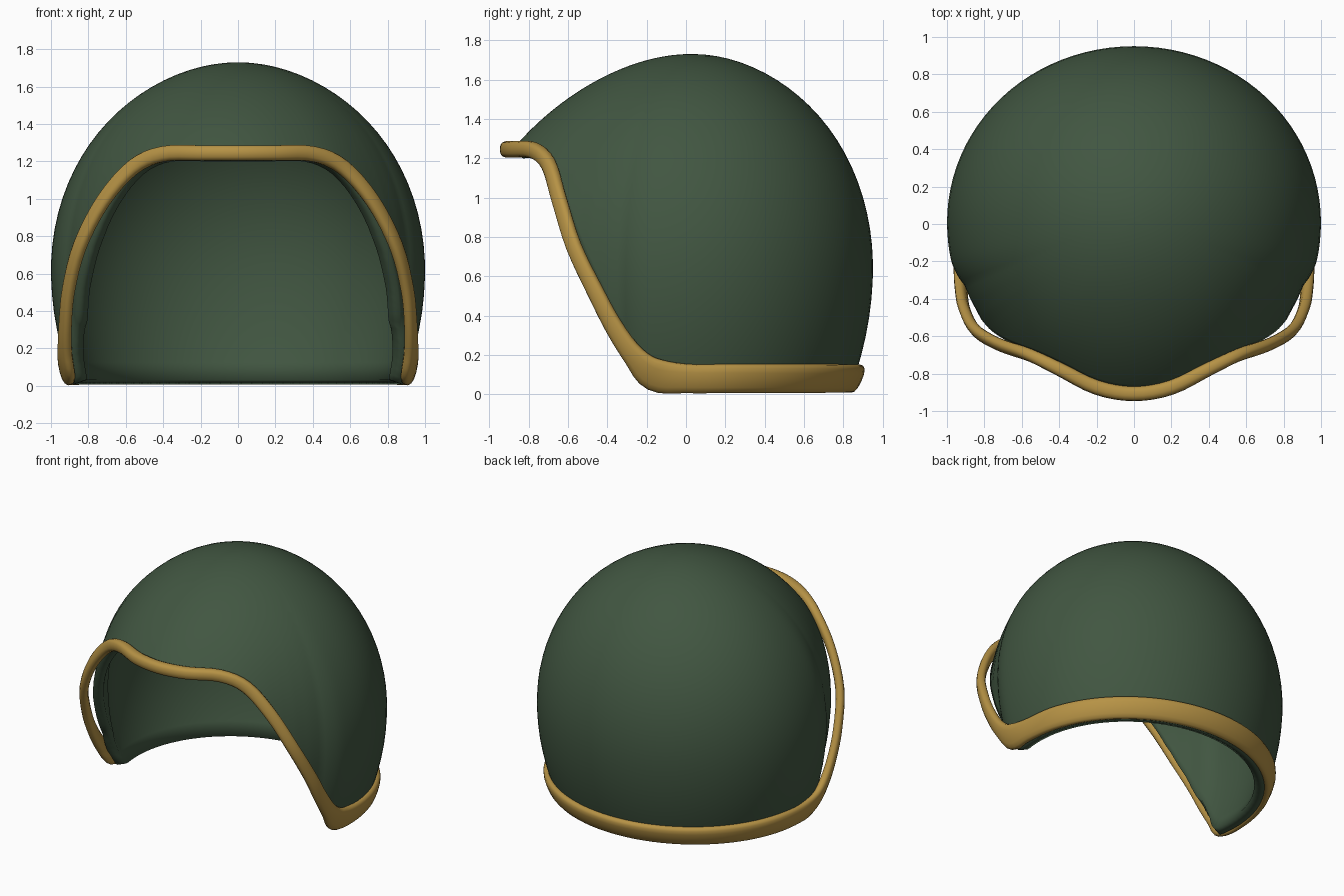
import bpy, bmesh, math
from mathutils import Vector

if "Cube" in bpy.data.objects:
    bpy.data.objects.remove(bpy.data.objects["Cube"])


def material(name, rgb):
    m = bpy.data.materials.new(name)
    m.diffuse_color = (*rgb, 1)
    m.use_nodes = True
    m.node_tree.nodes["Principled BSDF"].inputs["Base Color"].default_value = m.diffuse_color
    return m


green = material("dark green", (0.053, 0.093, 0.053))
gold = material("ochre gold", (0.47, 0.29, 0.06))


def make_object(name, bm, mat, angle):
    bmesh.ops.recalc_face_normals(bm, faces=bm.faces)
    me = bpy.data.meshes.new(name)
    bm.to_mesh(me)
    bm.free()
    me.materials.append(mat)
    ob = bpy.data.objects.new(name, me)
    bpy.context.collection.objects.link(ob)
    bpy.ops.object.select_all(action='DESELECT')
    bpy.context.view_layer.objects.active = ob
    ob.select_set(True)
    bpy.ops.object.shade_smooth_by_angle(angle=math.radians(angle))
    return ob


def catmull(pts, steps):
    """Smooth path through stations of any dimension."""
    out = []
    for i in range(1, len(pts) - 2):
        for s in range(steps):
            t = s / steps
            out.append([0.5 * (2 * b + (c - a) * t + (2 * a - 5 * b + 4 * c - d) * t * t
                               + (3 * b - a - 3 * c + d) * t ** 3)
                        for a, b, c, d in zip(*pts[i - 1:i + 3])])
    return out


# Rim stations, right half from brow to nape: x, y, z, half width, half thickness, tilt
half = [
    (0, -0.907, 1.245, 0.042, 0.04, 0), (0.2, -0.873, 1.245, 0.042, 0.04, 0),
    (0.4, -0.775, 1.24, 0.042, 0.037, 0), (0.56, -0.70, 1.17, 0.042, 0.033, 0),
    (0.72, -0.645, 0.99, 0.042, 0.03, 0), (0.845, -0.57, 0.75, 0.042, 0.03, 0),
    (0.905, -0.46, 0.52, 0.044, 0.03, 0), (0.923, -0.365, 0.34, 0.048, 0.03, -0.1),
    (0.926, -0.265, 0.195, 0.058, 0.032, -0.25), (0.918, -0.16, 0.1, 0.088, 0.033, -0.35),
]
for deg in range(0, 91, 15):
    a = math.radians(deg)
    half.append((0.92 * math.cos(a), 0.862 * math.sin(a), 0.08, 0.076, 0.033, -0.25 - 0.2 * math.sin(a)))
mirror = [(-p[0], *p[1:]) for p in half[-2:0:-1]]
loop = half + mirror
rim = catmull([loop[-1]] + loop + loop[:2], 4)
n = len(rim)

TOP, WIDE, RINGS = 1.73, 0.62, 28


def dome_radius(z):
    """Dome outline: rounded above its widest height, tucked in below."""
    if z < WIDE:
        return 1 - 0.12 * ((WIDE - z) / WIDE) ** 2
    u = min(1, (z - WIDE) / (TOP - WIDE))
    return math.sqrt(1 - u * u) * (1 - 0.05 * u ** 6)


# Shell: each column runs from the crown down to its own rim point
bm = bmesh.new()
crown = bm.verts.new((0, 0.03, TOP))
columns = []
for x, y, z, w, t, tilt in rim:
    d = Vector((x, y, 0)).normalized()
    low = min(1, max(0, (0.3 - z) / 0.2))
    ze = max(0.008, z - w * low)
    scale = 1 - 0.06 * max(0, d.y) ** 2
    gap = 0.025 + 0.035 * min(1, max(0, (1.15 - z) / 0.4))
    edge = (Vector((x, y, 0)).length - gap) * (1 - low) + dome_radius(ze) * scale * low
    ratio = edge / (dome_radius(ze) * scale)
    col = []
    for i in range(1, RINGS + 1):
        # spacing even along the arc rather than in height
        k = 1 - math.cos(math.pi / 2 * i / RINGS)
        h = TOP - (TOP - ze) * k
        r = dome_radius(h) * scale * (1 + (ratio - 1) * k)
        col.append(bm.verts.new((d.x * r, d.y * r + 0.03 * (1 - k), h)))
    columns.append(col)
for i in range(n):
    a, b = columns[i], columns[(i + 1) % n]
    bm.faces.new((crown, a[0], b[0]))
    for j in range(RINGS - 1):
        bm.faces.new((a[j], a[j + 1], b[j + 1], b[j]))
shell = make_object("helmet_shell", bm, green, 40)
solid = shell.modifiers.new("wall", 'SOLIDIFY')
solid.thickness = 0.07
solid.offset = -1

# Rim trim: rounded band swept along the shell edge
SIDES = 14
bm = bmesh.new()
rings = []
for i, (x, y, z, w, t, tilt) in enumerate(rim):
    tangent = (Vector(rim[(i + 1) % n][:3]) - Vector(rim[i - 1][:3])).normalized()
    out = Vector((x, y, 0)).normalized() + Vector((0, 0, tilt))
    out = (out - tangent * out.dot(tangent)).normalized()
    up = out.cross(tangent)
    ring = []
    for s in range(SIDES):
        a = 2 * math.pi * s / SIDES
        c, q = math.cos(a), math.sin(a)
        p = Vector((x, y, z)) + out * t * math.copysign(abs(c) ** 0.8, c) + up * w * math.copysign(abs(q) ** 0.8, q)
        p.z = max(p.z, 0)
        ring.append(bm.verts.new(p))
    rings.append(ring)
for i in range(n):
    a, b = rings[i], rings[(i + 1) % n]
    for s in range(SIDES):
        bm.faces.new((a[s], b[s], b[(s + 1) % SIDES], a[(s + 1) % SIDES]))
make_object("rim_trim", bm, gold, 50)
